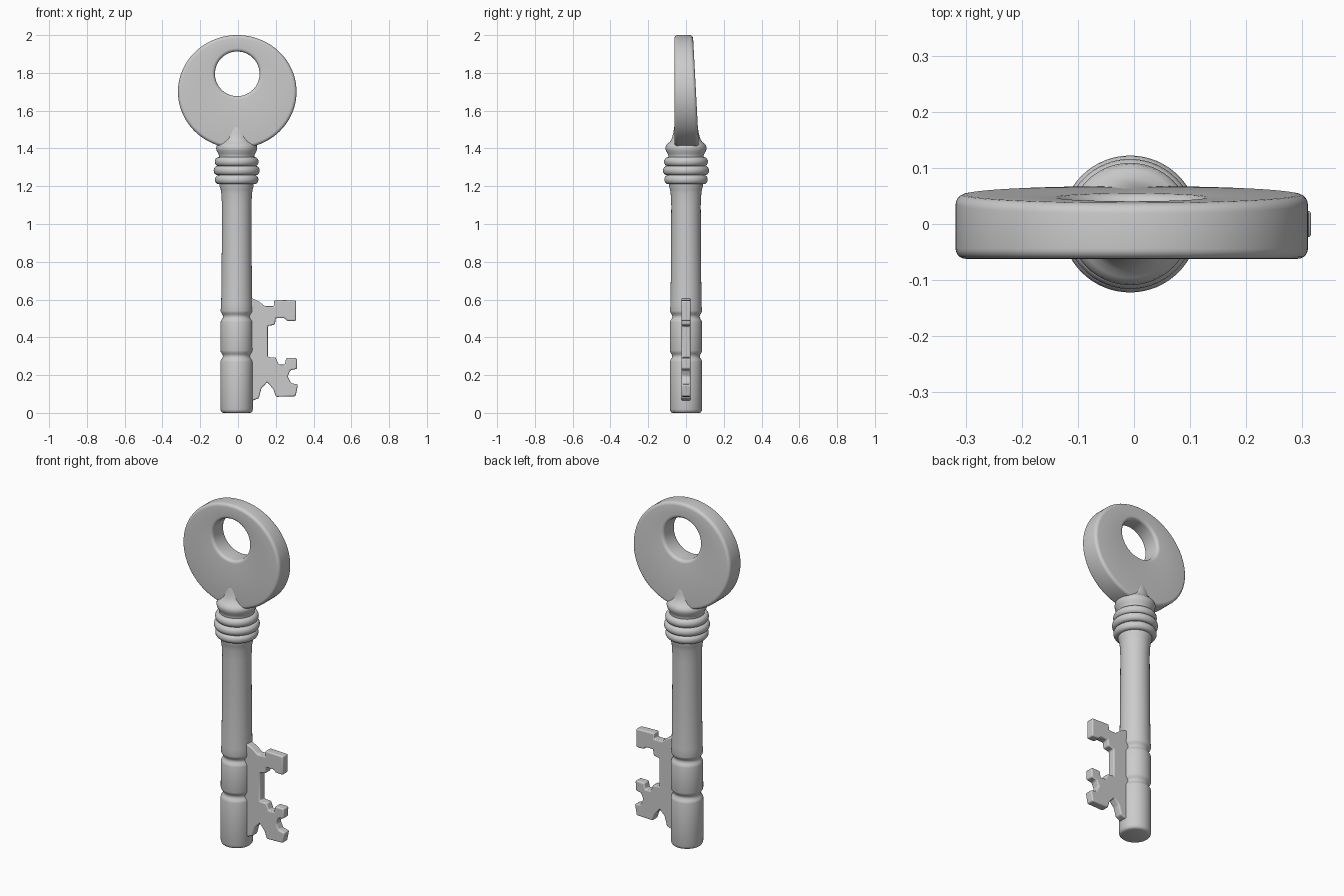
import bpy, bmesh, math

if "Cube" in bpy.data.objects:
    bpy.data.objects.remove(bpy.data.objects["Cube"])

AXIS_X = -0.007


def finish(name, bm, angle=35):
    bmesh.ops.recalc_face_normals(bm, faces=bm.faces)
    mesh = bpy.data.meshes.new(name)
    bm.to_mesh(mesh)
    bm.free()
    obj = bpy.data.objects.new(name, mesh)
    bpy.context.collection.objects.link(obj)
    bpy.ops.object.select_all(action='DESELECT')
    obj.select_set(True)
    bpy.context.view_layer.objects.active = obj
    bpy.ops.object.shade_smooth_by_angle(angle=math.radians(angle))
    return obj


def loft(bm, rings, closed=False):
    n = len(rings[0])
    count = len(rings) if closed else len(rings) - 1
    for i in range(count):
        a, b = rings[i], rings[(i + 1) % len(rings)]
        for j in range(n):
            k = (j + 1) % n
            bm.faces.new((a[j], a[k], b[k], b[j]))
    if not closed:
        bm.faces.new(rings[0])
        bm.faces.new(rings[-1])


def lathe(name, profile, steps=64):
    bm = bmesh.new()
    angles = [2 * math.pi * j / steps for j in range(steps)]
    rings = [[bm.verts.new((AXIS_X + r * math.cos(a), r * math.sin(a), z)) for a in angles]
             for r, z in profile]
    loft(bm, rings)
    return finish(name, bm)


# Shaft with two rounded grooves and a soft foot
def groove(z, r):
    return [(r - 0.013 * (0.5 + 0.5 * math.cos(math.pi * t / 4)), z + 0.03 * t / 4)
            for t in range(-4, 5)]


lathe("shaft", [(0.070, 0), (0.078, 0.003), (0.083, 0.009), (0.086, 0.02)]
      + groove(0.30, 0.086) + groove(0.51, 0.085)
      + [(0.082, 0.58), (0.079, 0.85), (0.078, 1.10), (0.081, 1.16), (0.085, 1.185),
         (0.090, 1.20), (0.090, 1.30)])

# Collar: three stacked beads
collar = []
for z, r in ((1.235, 0.115), (1.283, 0.122), (1.330, 0.116)):
    collar += [(r - 0.020 + 0.020 * math.cos(a), z + 0.024 * math.sin(a))
               for a in [math.pi * (t / 8 - 0.5) for t in range(9)]]
lathe("collar_beads", collar)

# Neck that flares out and then blends into the bow
lathe("neck", [(0.095, 1.33), (0.093, 1.36), (0.097, 1.372), (0.106, 1.387), (0.109, 1.402),
               (0.106, 1.416), (0.096, 1.426), (0.084, 1.437), (0.074, 1.455),
               (0.067, 1.485), (0.061, 1.52), (0.052, 1.55)])

# Bow: rounded cross-section swept between the offset hole and the outline
STEPS = 96


def rounded_section(inner, outer, z_in, z_out):
    pts, rad = [], 0.018
    # corners: hole front, rim front, rim back, hole back
    for edge, side, start in ((0, -1, 180), (1, -1, 270), (1, 1, 0), (0, 1, 90)):
        for t in range(6):
            a = math.radians(start + 18 * t)
            base = outer if edge else inner
            d = -rad if edge else rad
            pts.append((edge, d + rad * math.cos(a), side, -side * rad + rad * math.sin(a)))
    return pts


bm = bmesh.new()
rings = []
for i in range(STEPS):
    ang = 2 * math.pi * i / STEPS
    c, s = math.cos(ang), math.sin(ang)
    ring = []
    for edge, dr, side, dy in rounded_section(0, 1, 0, 1):
        if edge:
            x, z = -0.004 + (0.314 + dr) * c, 1.70 + (0.300 + dr) * s
        else:
            x, z = -0.004 + (0.118 + dr) * c, 1.795 + (0.118 + dr) * s
        # back face tapers towards the top
        face_y = -0.062 if side < 0 else 0.066 - 0.053 * (z - 1.45)
        ring.append(bm.verts.new((x, face_y + dy, z)))
    rings.append(ring)
loft(bm, rings, closed=True)
finish("bow", bm, 50)

# Bit: toothed plate
outline = [(0.0, 0.605), (0.075, 0.606), (0.108, 0.592), (0.143, 0.565), (0.190, 0.565),
           (0.192, 0.598), (0.307, 0.595), (0.307, 0.487), (0.260, 0.487), (0.245, 0.502),
           (0.200, 0.502), (0.195, 0.467), (0.158, 0.460), (0.158, 0.295), (0.200, 0.293),
           (0.215, 0.255), (0.248, 0.255), (0.255, 0.290), (0.312, 0.290), (0.312, 0.233),
           (0.277, 0.226), (0.263, 0.193), (0.280, 0.158), (0.317, 0.150), (0.305, 0.088),
           (0.200, 0.085), (0.187, 0.125), (0.155, 0.163), (0.124, 0.130), (0.110, 0.078),
           (0.075, 0.064), (0.0, 0.064)]
bm = bmesh.new()
face = bm.faces.new([bm.verts.new((x, -0.024, z)) for x, z in outline])
ext = bmesh.ops.extrude_face_region(bm, geom=[face])
bmesh.ops.translate(bm, vec=(0, 0.048, 0),
                    verts=[v for v in ext["geom"] if isinstance(v, bmesh.types.BMVert)])
bit = finish("bit", bm)
bevel = bit.modifiers.new("soft_edges", 'BEVEL')
bevel.width = 0.007
bevel.segments = 3
bevel.limit_method = 'ANGLE'
bevel.angle_limit = math.radians(25)
